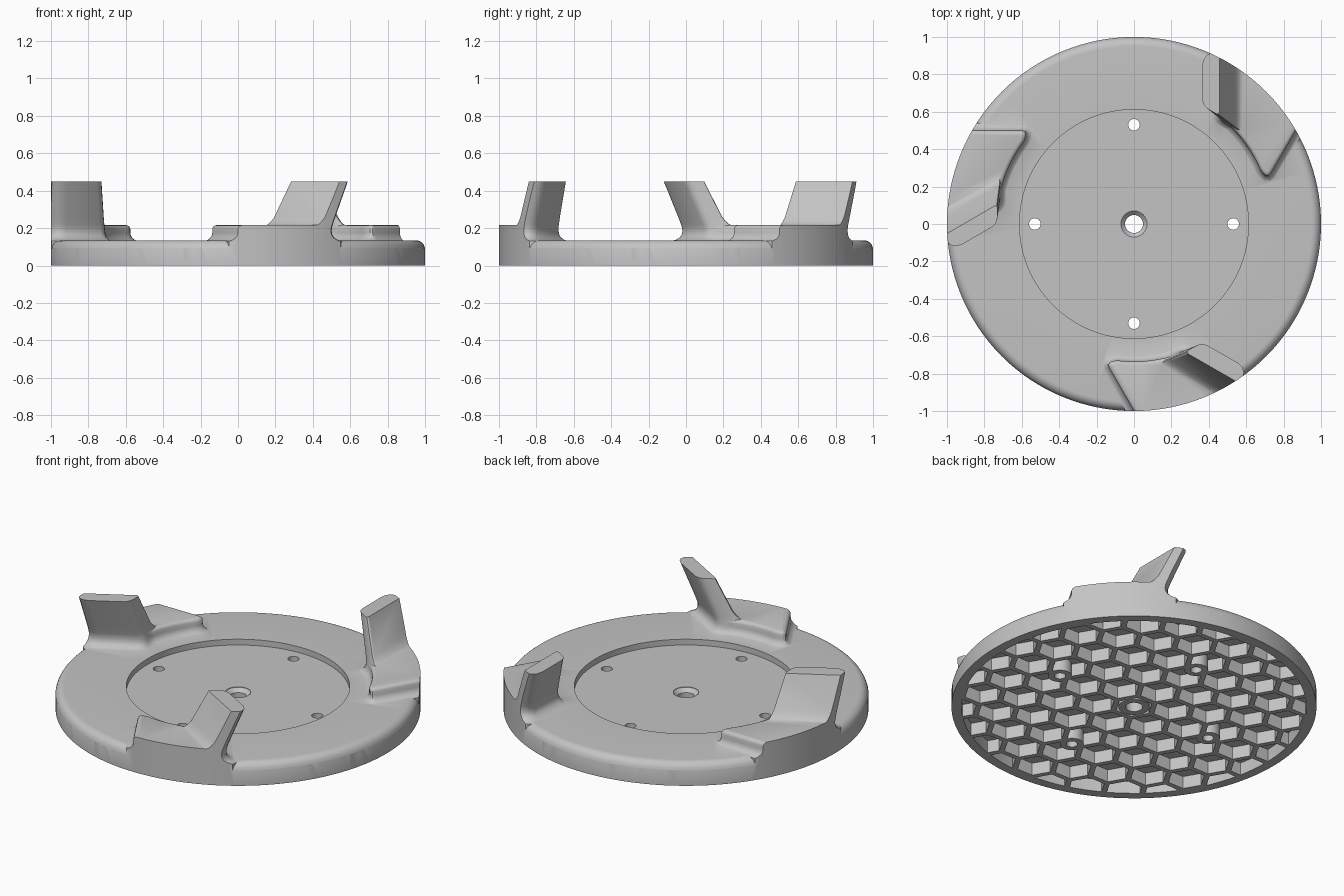
import bpy, bmesh, math
from mathutils import Matrix

if "Cube" in bpy.data.objects:
    bpy.data.objects.remove(bpy.data.objects["Cube"])

SEG = 128
grey = bpy.data.materials.new("plain_grey")
grey.diffuse_color = (0.55, 0.55, 0.55, 1)
grey.use_nodes = True
grey.node_tree.nodes["Principled BSDF"].inputs["Base Color"].default_value = grey.diffuse_color


def loft(name, layers, spin=0.0):
    """Solid through stacked closed outlines: layers = [(points, z), ...]."""
    bm = bmesh.new()
    rings = [[bm.verts.new((x, y, z)) for x, y in pts] for pts, z in layers]
    n = len(rings[0])
    for a, b in zip(rings, rings[1:]):
        for i in range(n):
            j = (i + 1) % n
            bm.faces.new((a[i], a[j], b[j], b[i]))
    bm.faces.new(rings[0][::-1])
    bm.faces.new(rings[-1])
    bmesh.ops.rotate(bm, verts=bm.verts, cent=(0, 0, 0),
                     matrix=Matrix.Rotation(spin, 3, 'Z'))
    mesh = bpy.data.meshes.new(name)
    bm.to_mesh(mesh)
    bm.free()
    mesh.materials.append(grey)
    obj = bpy.data.objects.new(name, mesh)
    bpy.context.collection.objects.link(obj)
    return obj


def circle(r, n=SEG, cx=0.0, cy=0.0):
    return [(cx + r * math.cos(2 * math.pi * i / n),
             cy + r * math.sin(2 * math.pi * i / n)) for i in range(n)]


def rod(name, r, z0, z1, n=SEG, cx=0.0, cy=0.0):
    return loft(name, [(circle(r, n, cx, cy), z0), (circle(r, n, cx, cy), z1)])


def join(objs):
    with bpy.context.temp_override(active_object=objs[0], object=objs[0],
                                   selected_editable_objects=objs, selected_objects=objs):
        bpy.ops.object.join()
    return objs[0]


def combine(target, tool, operation):
    """Apply a boolean and discard the tool."""
    mod = target.modifiers.new("cut", 'BOOLEAN')
    mod.operation, mod.solver, mod.object = operation, 'EXACT', tool
    bpy.context.view_layer.objects.active = target
    bpy.ops.object.modifier_apply(modifier=mod.name)
    bpy.data.objects.remove(tool, do_unlink=True)


def offset(pts, d):
    """Move a counter-clockwise outline outwards by d."""
    out = []
    for i, (x, y) in enumerate(pts):
        (px, py), (qx, qy) = pts[i - 1], pts[(i + 1) % len(pts)]
        a = math.hypot(x - px, y - py)
        b = math.hypot(qx - x, qy - y)
        n1 = ((y - py) / a, (px - x) / a)
        n2 = ((qy - y) / b, (x - qx) / b)
        k = d / max(0.4, 1 + n1[0] * n2[0] + n1[1] * n2[1])
        out.append((x + (n1[0] + n2[0]) * k, y + (n1[1] + n2[1]) * k))
    return out


def pad(spin):
    """Raised foot with a concave inner side and filleted base."""
    arc = [math.radians(167.5 - 24.5 * i / 12) for i in range(13)]
    pts = [(0.735 * math.cos(a), 0.735 * math.sin(a)) for a in arc]
    pts += [(-0.578, 0.465), (-0.576, 0.482), (-0.583, 0.495), (-0.597, 0.5),
            (-1.1, 0.5), (-1.1, 0.0), (-0.8, 0.13)]
    steps = [(0.06, .04), (0.13, .04), (0.137, .024), (0.147, .011), (0.16, .003),
             (0.175, 0), (0.197, 0), (0.207, -.004), (0.213, -.011), (0.216, -.021)]
    return loft("pad", [(offset(pts, d), z) for z, d in steps], spin)


def post(spin):
    """Leaning slab: each step is z, lower side, upper side, inner end."""
    steps = [(.05, .0, .21, -.675), (.13, .0, .21, -.675), (.138, .025, .21, -.69),
             (.15, .045, .21, -.702), (.165, .056, .21, -.708), (.185, .06, .21, -.711),
             (.205, .057, .21, -.713), (.212, .055, .21, -.714), (.222, .0515, .188, -.715),
             (.237, .046, .172, -.716), (.26, .037, .155, -.718), (.45, -.04, .065, -.73)]
    layers = []
    for z, lo, hi, xin in steps:
        def low(x, up=0.0):
            return (x, lo + 0.58 * (x + 0.8) + up)

        def high(x, up=0.0):
            return (x, hi + 0.58 * (x + 0.8) + up)
        layers.append(([low(xin - .025), low(xin - .01, .008), low(xin - .002, .022),
                        low(xin, .042), high(xin, -.02), high(xin - .004, -.008),
                        high(xin - .015), high(-1.1), low(-1.1, .1), low(-1.0, .06),
                        low(-.98, .032), low(-.955, .011), low(-.92)], z))
    return loft("post", layers, spin)


# Disc with rounded upper rim and shallow round recess
fillet = [(0.95 + 0.05 * math.cos(t), 0.085 + 0.05 * math.sin(t))
          for t in (math.pi / 2 * i / 8 for i in range(1, 9))]
profile = [(1.004, 0), (1.004, 0.083)] + fillet + [(0.612, 0.135), (0.612, 0.1)]
disc = loft("jaw_disc", [(circle(r), z) for r, z in profile])

# Three jaws, trimmed flush with the rim
for k in range(3):
    angle = k * 2 * math.pi / 3
    jaw = pad(angle)
    combine(jaw, post(angle), 'UNION')
    combine(disc, jaw, 'UNION')
combine(disc, rod("rim_trim", 1.0, -0.2, 0.8), 'INTERSECT')

# Honeycomb pockets underneath, leaving the rim and hole bosses solid
PITCH, HEX = 0.21, 0.104
cells = []
for i in range(-6, 7):
    for j in range(-6, 7):
        cx, cy = i * PITCH * math.sqrt(3) / 2, (j + 0.5 * (i % 2)) * PITCH
        if math.hypot(cx, cy) < 1.02:
            cells.append(rod("cell", HEX, -0.05, 0.075, 6, cx, cy))
pockets = join(cells)
combine(pockets, rod("pocket_limit", 0.945, -0.2, 0.2), 'INTERSECT')
spots = [(0.53, 0), (-0.53, 0), (0, 0.53), (0, -0.53)]
bosses = join([rod("boss", 0.085, -0.2, 0.2, 32)] +
              [rod("boss", 0.065, -0.2, 0.2, 32, x, y) for x, y in spots])
combine(pockets, bosses, 'DIFFERENCE')
combine(disc, pockets, 'DIFFERENCE')

# Countersunk centre hole and four screw holes
centre = loft("centre_hole", [(circle(r, 32), z) for r, z in
                              ((0.048, -0.2), (0.048, 0.075), (0.07, 0.097), (0.07, 0.3))])
holes = join([centre] + [rod("hole", 0.031, -0.2, 0.3, 24, x, y) for x, y in spots])
combine(disc, holes, 'DIFFERENCE')

# Smooth curved areas, keep real edges sharp
bpy.ops.object.select_all(action='DESELECT')
disc.select_set(True)
bpy.context.view_layer.objects.active = disc
bpy.ops.object.shade_smooth_by_angle(angle=math.radians(32))
